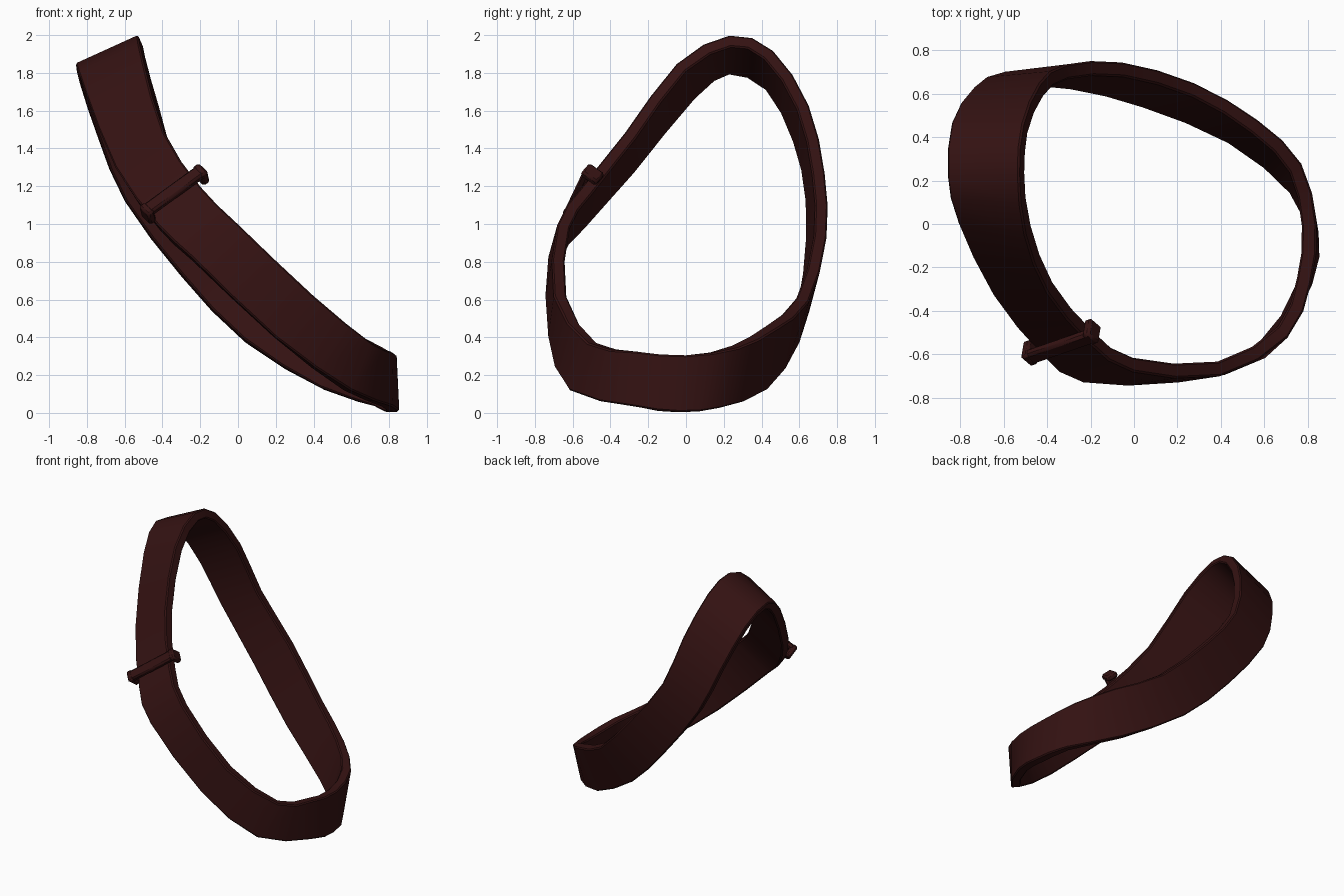
import bpy, bmesh
from mathutils import Vector, Matrix

if "Cube" in bpy.data.objects:
    bpy.data.objects.remove(bpy.data.objects["Cube"])

leather = bpy.data.materials.new("dark_red_leather")
leather.diffuse_color = (0.034, 0.006, 0.006, 1)
leather.use_nodes = True
leather.node_tree.nodes["Principled BSDF"].inputs["Base Color"].default_value = leather.diffuse_color


def finish(name, bm, bevel):
    bmesh.ops.recalc_face_normals(bm, faces=bm.faces)
    me = bpy.data.meshes.new(name)
    bm.to_mesh(me)
    bm.free()
    me.materials.append(leather)
    ob = bpy.data.objects.new(name, me)
    bpy.context.collection.objects.link(ob)
    b = ob.modifiers.new("soft_edges", 'BEVEL')
    b.width, b.segments, b.limit_method, b.angle_limit = bevel, 1, 'ANGLE', 0.9
    bpy.ops.object.select_all(action='DESELECT')
    ob.select_set(True)
    bpy.context.view_layer.objects.active = ob
    bpy.ops.object.shade_smooth_by_angle(angle=0.9)
    return ob


def smooth_loop(pts):
    """Closed curve through the points, with one rounded point between each pair."""
    out = []
    for i, p in enumerate(pts):
        q, r = pts[(i + 1) % len(pts)], pts[(i + 2) % len(pts)]
        out += [p, (p + q) * 0.5625 - (pts[i - 1] + r) * 0.0625]
    return out


# Strap guide points: outer lower edge, outer upper edge
guides = [
    (-.86, .22, 1.85, -.53, .23, 2.0), (-.81, 0, 1.7, -.50, -.05, 1.85),
    (-.65, -.33, 1.3, -.395, -.32, 1.49), (-.43, -.6, 1.0, -.2, -.55, 1.2),
    (-.24, -.73, .82, 0, -.68, 1.0), (.2, -.73, .4, .4, -.70, .62),
    (.6, -.62, .12, .71, -.52, .37), (.82, -.28, .035, .815, -.27, .325),
    (.85, -.04, .005, .84, .0, .305), (.77, .18, .025, .77, .28, .345),
    (.46, .43, .12, .57, .48, .445), (.04, .6, .37, .28, .65, .59),
    (-.3, .685, .72, -.05, .745, .93), (-.6, .70, 1.12, -.31, .735, 1.27),
    (-.74, .63, 1.45, -.43, .65, 1.63), (-.84, .47, 1.75, -.51, .46, 1.92),
]
low = smooth_loop([Vector(g[:3]) for g in guides])
top = smooth_loop([Vector(g[3:]) for g in guides])
mid = [(a + b) / 2 for a, b in zip(low, top)]
count = len(mid)
thickness = 0.068

# Strap: rectangular section swept round the closed loop
bm = bmesh.new()
rings = []
for i in range(count):
    tangent = mid[(i + 1) % count] - mid[i - 1]
    n = tangent.cross(top[i] - low[i]).normalized()
    if n.dot(mid[i] - Vector((0, 0, 1))) < 0:
        n = -n
    section = (low[i], top[i], top[i] - n * thickness, low[i] - n * thickness)
    rings.append([bm.verts.new(p) for p in section])
for i in range(count):
    a, b = rings[i], rings[(i + 1) % count]
    for k in range(4):
        j = (k + 1) % 4
        bm.faces.new((a[k], a[j], b[j], b[k]))
finish("strap", bm, 0.008)

# Clip: flat bar across the outside of the strap with a hooked end at each edge
start, end = Vector((-.475, -.60, 1.065)), Vector((-.20, -.505, 1.265))
u = (end - start).normalized()
t = mid[6] - mid[5]
t = (t - u * t.dot(u)).normalized()
n = u.cross(t).normalized()
if n.y > 0:
    n = -n
t = n.cross(u)
centre = (start + end) / 2
half = (end - start).length / 2


def clip_box(name, along, out, size):
    m = Matrix((u, t, n)).transposed().to_4x4()
    m.translation = centre + u * along + n * out
    bm = bmesh.new()
    bmesh.ops.create_cube(bm, size=1, matrix=m @ Matrix.Diagonal((*size, 1)))
    finish(name, bm, 0.012)


clip_box("clip_bar", 0, 0.015, (half * 2 + 0.04, 0.075, 0.045))
for name, side in (("clip_lower_hook", -1), ("clip_upper_hook", 1)):
    clip_box(name, side * (half + 0.005), -0.01, (0.045, 0.085, 0.1))
